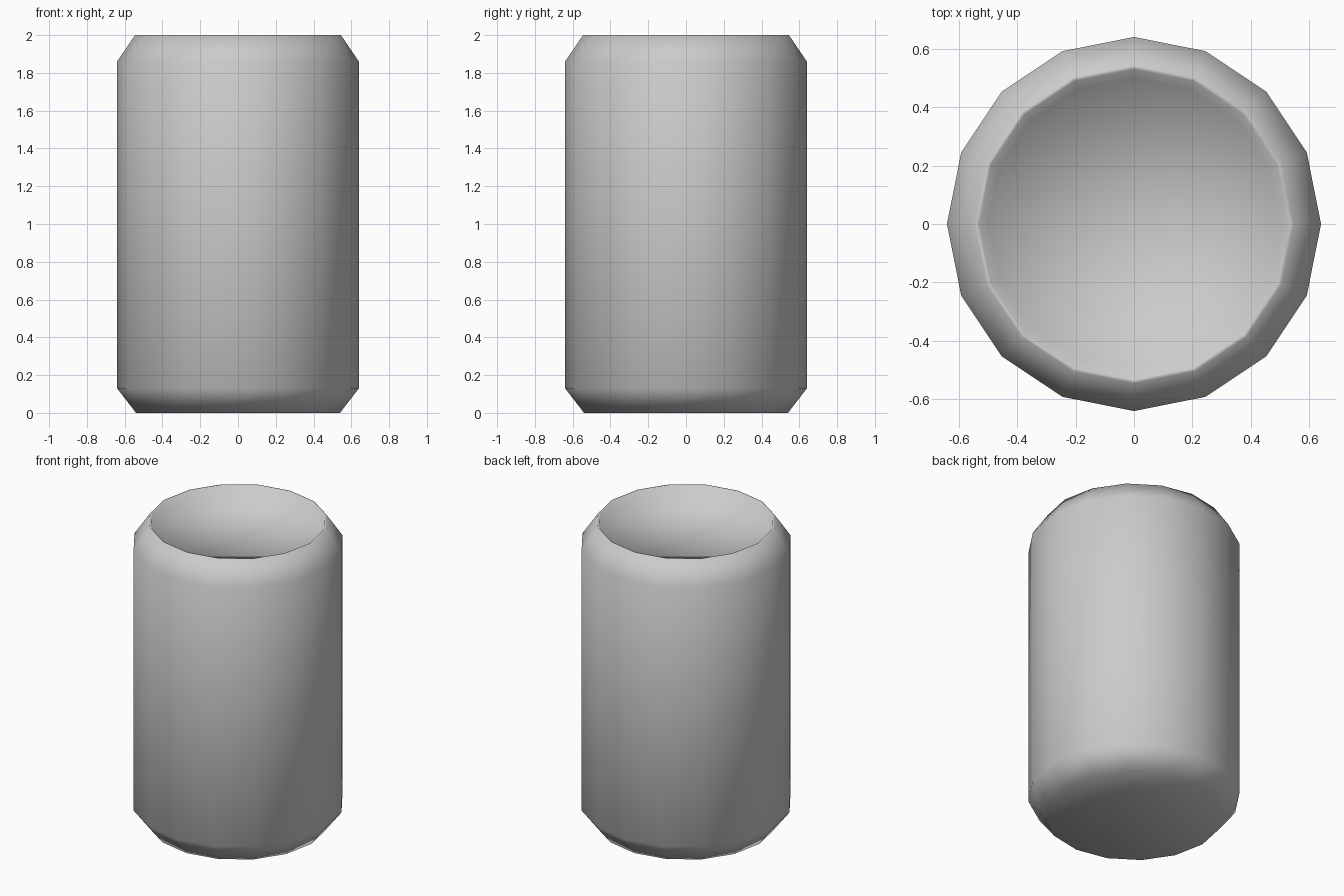
import bpy, bmesh
from math import cos, sin, tau

if "Cube" in bpy.data.objects:
    bpy.data.objects.remove(bpy.data.objects["Cube"])

SIDES = 16
# can profile (radius, height) from base, up the wall, over the lip, into the lid
PROFILE = [(0.54, 0.0), (0.64, 0.13), (0.64, 1.86), (0.545, 2.0), (0.53, 2.0), (0.50, 1.92)]
BASE_CENTRE, LID_CENTRE = 0.12, 1.92

bm = bmesh.new()
rings = [[bm.verts.new((r * cos(tau * i / SIDES), r * sin(tau * i / SIDES), z))
          for i in range(SIDES)] for r, z in PROFILE]

# side walls
for a, b in zip(rings, rings[1:]):
    for i in range(SIDES):
        j = (i + 1) % SIDES
        bm.faces.new((a[i], a[j], b[j], b[i]))

# dished base and recessed lid as triangle fans
base = bm.verts.new((0, 0, BASE_CENTRE))
lid = bm.verts.new((0, 0, LID_CENTRE))
for i in range(SIDES):
    j = (i + 1) % SIDES
    bm.faces.new((base, rings[0][j], rings[0][i]))
    bm.faces.new((lid, rings[-1][i], rings[-1][j]))
for f in bm.faces:
    f.smooth = True

mesh = bpy.data.meshes.new("can_body")
bm.to_mesh(mesh)
bm.free()
can = bpy.data.objects.new("can_body", mesh)
bpy.context.collection.objects.link(can)
